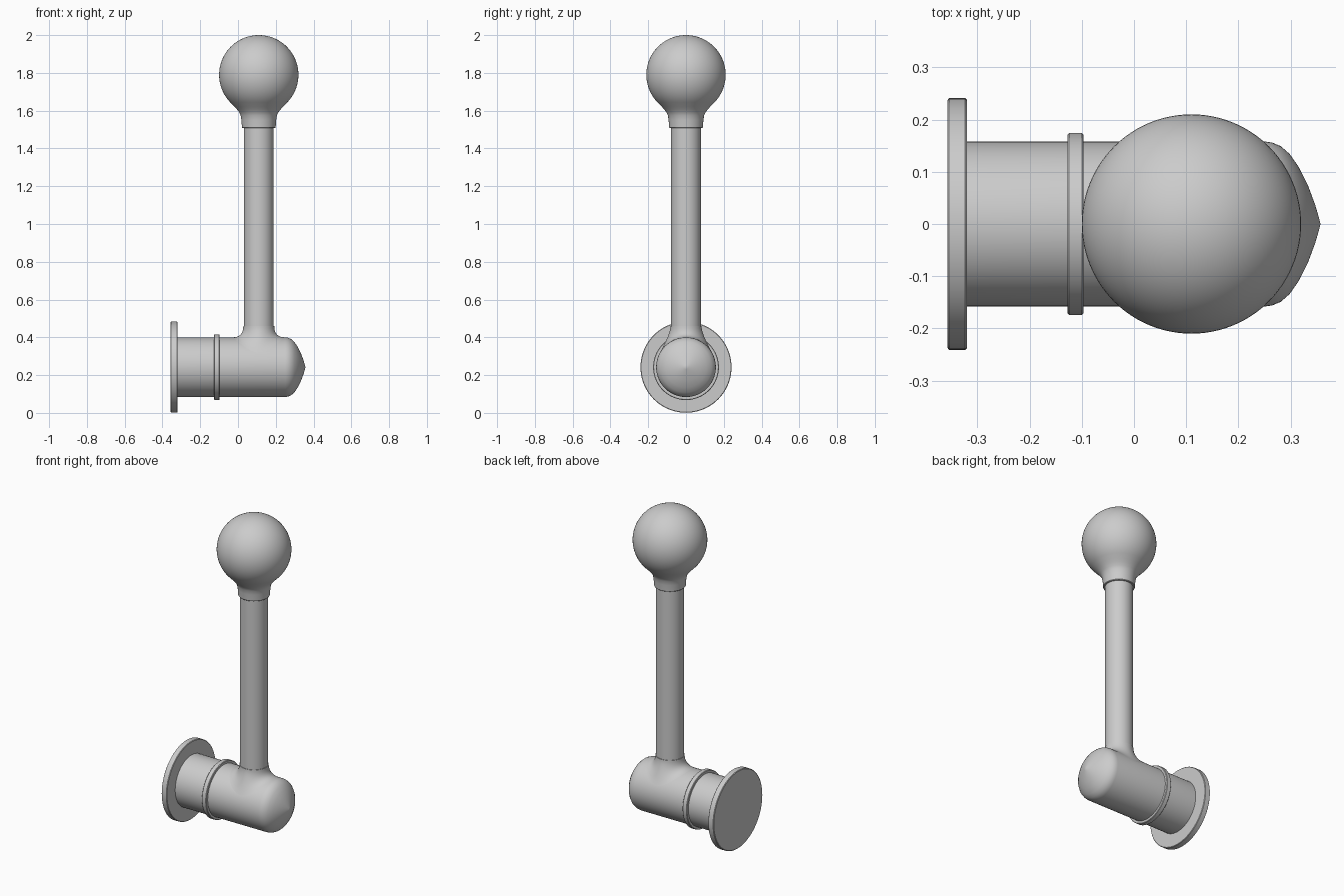
import bpy, bmesh, math

if "Cube" in bpy.data.objects:
    bpy.data.objects.remove(bpy.data.objects["Cube"])

AXIS_Z = 0.242   # height of the horizontal body axis
POST_X = 0.11    # x of the upright post
BODY_R = 0.158


def finish(name, bm, angle=35):
    bmesh.ops.remove_doubles(bm, verts=bm.verts, dist=1e-5)
    bmesh.ops.recalc_face_normals(bm, faces=bm.faces)
    me = bpy.data.meshes.new(name)
    bm.to_mesh(me)
    bm.free()
    ob = bpy.data.objects.new(name, me)
    bpy.context.collection.objects.link(ob)
    bpy.ops.object.select_all(action='DESELECT')
    ob.select_set(True)
    bpy.context.view_layer.objects.active = ob
    bpy.ops.object.shade_smooth_by_angle(angle=math.radians(angle))
    return ob


def skin(bm, rings):
    n = len(rings[0])
    for a, b in zip(rings, rings[1:]):
        for i in range(n):
            j = (i + 1) % n
            bm.faces.new((a[i], a[j], b[j], b[i]))


def lathe(name, profile, horizontal=False, n=96):
    """Revolve (position along axis, radius) pairs about the body or post axis."""
    bm = bmesh.new()
    rings = []
    for p, r in profile:
        ring = []
        for i in range(n):
            t = 2 * math.pi * i / n
            c, s = r * math.cos(t), r * math.sin(t)
            co = (p, c, AXIS_Z + s) if horizontal else (POST_X + c, s, p)
            ring.append(bm.verts.new(co))
        rings.append(ring)
    skin(bm, rings)
    return finish(name, bm)


# Wall flange
lathe("wall_flange", [(-0.357, 0), (-0.357, 0.237), (-0.354, 0.241),
                      (-0.323, 0.241), (-0.32, 0.238), (-0.32, 0)], True)

# Horizontal body with blunt domed end
lathe("body", [(-0.33, 0), (-0.33, BODY_R), (0.25, BODY_R), (0.264, 0.156),
               (0.281, 0.149), (0.298, 0.134), (0.316, 0.108), (0.333, 0.074),
               (0.347, 0.036), (0.354, 0.012), (0.357, 0)], True)

# Raised band around the body
lathe("body_band", [(-0.127, 0.15), (-0.127, 0.171), (-0.124, 0.174),
                    (-0.1, 0.174), (-0.097, 0.171), (-0.097, 0.15)], True)

# Upright post
lathe("post", [(0.3, 0), (0.3, 0.079), (1.6, 0.079), (1.6, 0)])

# Ball knob with flared neck
R, CZ = 0.21, 1.79
knob = [(1.508, 0), (1.508, 0.086), (1.511, 0.089), (1.55, 0.092), (1.575, 0.096),
        (1.592, 0.104), (1.608, 0.117), (1.622, 0.129)]
start = math.radians(-44)
for i in range(33):
    a = start + (math.pi / 2 - start) * i / 32
    knob.append((CZ + R * math.sin(a), R * math.cos(a)))
lathe("ball_knob", knob)

# Saddle fillet blending the post into the body
bm = bmesh.new()
top_r, top_z, out_r, n, steps = 0.082, 0.46, 0.138, 96, 10
rings = [[] for _ in range(steps + 2)]
for i in range(n):
    t = 2 * math.pi * i / n
    yo = out_r * math.sin(t)
    h = math.sqrt(BODY_R ** 2 - yo ** 2)
    zo = AXIS_Z + h
    zc = zo + yo / h * (out_r - top_r) * math.sin(t)
    pts = [(0.07, top_z)]
    for k in range(steps + 1):
        u = k / steps
        a, b, c = (1 - u) ** 2, 2 * u * (1 - u), u * u
        pts.append(((a + b) * top_r + c * out_r, a * top_z + b * zc + c * zo))
    for k, (r, z) in enumerate(pts):
        rings[k].append(bm.verts.new((POST_X + r * math.cos(t), r * math.sin(t), z)))
skin(bm, rings)
finish("post_fillet", bm)
